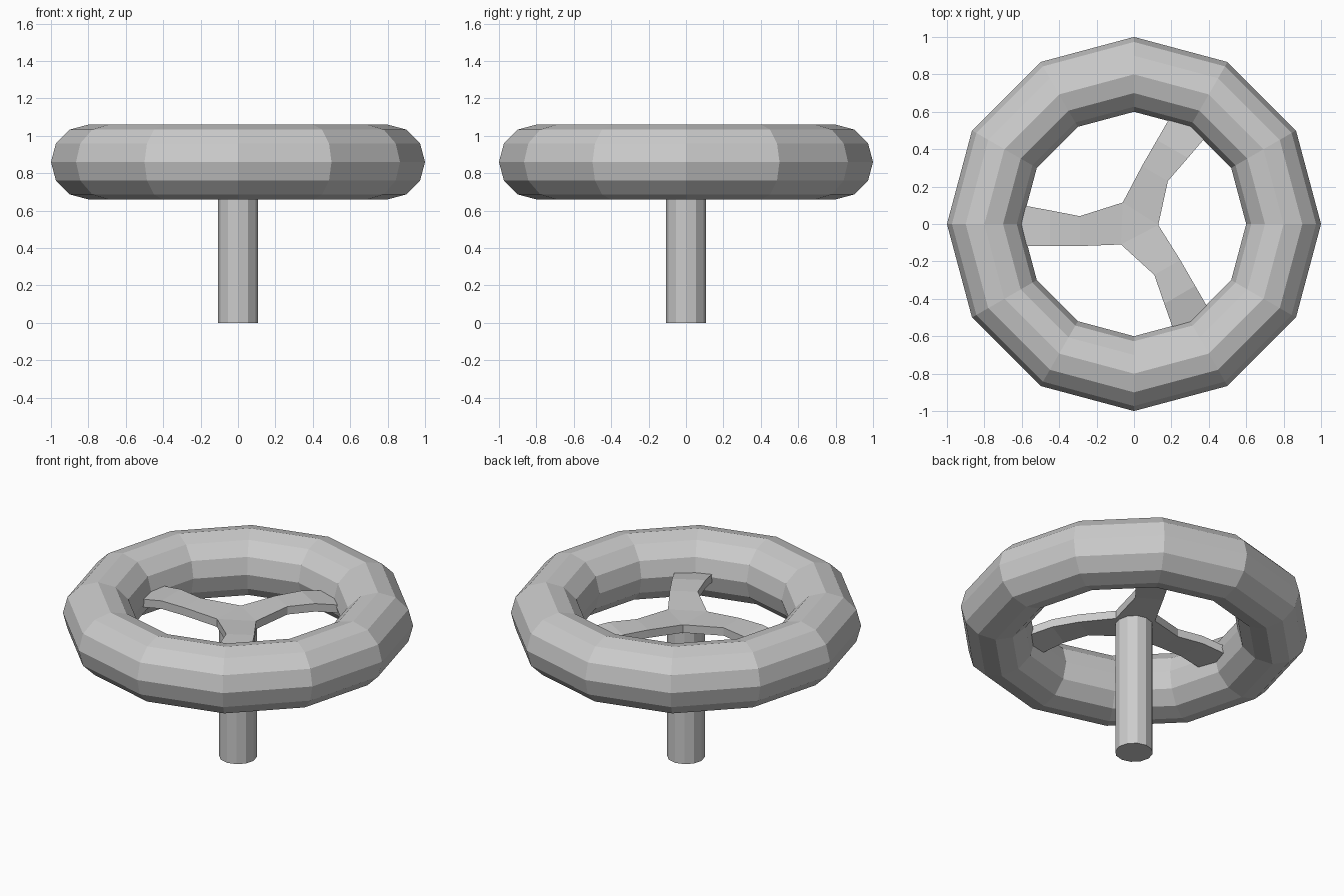
import bpy, bmesh
from math import cos, sin, pi

if "Cube" in bpy.data.objects:
    bpy.data.objects.remove(bpy.data.objects["Cube"])

# Wheel rim: low-poly torus
bpy.ops.mesh.primitive_torus_add(major_segments=12, minor_segments=12,
                                 major_radius=0.8, minor_radius=0.2,
                                 location=(0, 0, 0.86))
bpy.context.object.name = "wheel_rim"

# Stem
STEM_TOP = 0.845
bpy.ops.mesh.primitive_cylinder_add(vertices=12, radius=0.108, depth=STEM_TOP,
                                    location=(0, 0, STEM_TOP / 2))
bpy.context.object.name = "stem"

# Three-armed spoke plate: stations along one arm (x, left y, right y, top z)
STATIONS = [(-0.06, 0.115, -0.115, 0.885),
            (-0.29, 0.042, -0.118, 0.90),
            (-0.45, 0.073, -0.118, 0.90),
            (-0.64, 0.108, -0.118, 0.865)]
THICKNESS = 0.05

bm = bmesh.new()
for k in range(3):
    a = k * 2 * pi / 3

    def turned(x, y, z):
        return bm.verts.new((x * cos(a) - y * sin(a), x * sin(a) + y * cos(a), z))

    rows = [(turned(x, l, z), turned(x, r, z)) for x, l, r, z in STATIONS]
    for (l0, r0), (l1, r1) in zip(rows, rows[1:]):
        bm.faces.new((l0, l1, r1, r0))
    # third of the hub
    bm.faces.new((rows[0][0], rows[0][1], turned(0, 0, STATIONS[0][3])))
bmesh.ops.remove_doubles(bm, verts=bm.verts, dist=0.03)
bmesh.ops.recalc_face_normals(bm, faces=bm.faces)

# Give the plate its thickness
ext = bmesh.ops.extrude_face_region(bm, geom=bm.faces[:], use_keep_orig=True)
low = [v for v in ext["geom"] if isinstance(v, bmesh.types.BMVert)]
bmesh.ops.translate(bm, verts=low, vec=(0, 0, -THICKNESS))
bmesh.ops.recalc_face_normals(bm, faces=bm.faces)
mesh = bpy.data.meshes.new("spokes")
bm.to_mesh(mesh)
bm.free()
bpy.context.collection.objects.link(bpy.data.objects.new("spokes", mesh))
